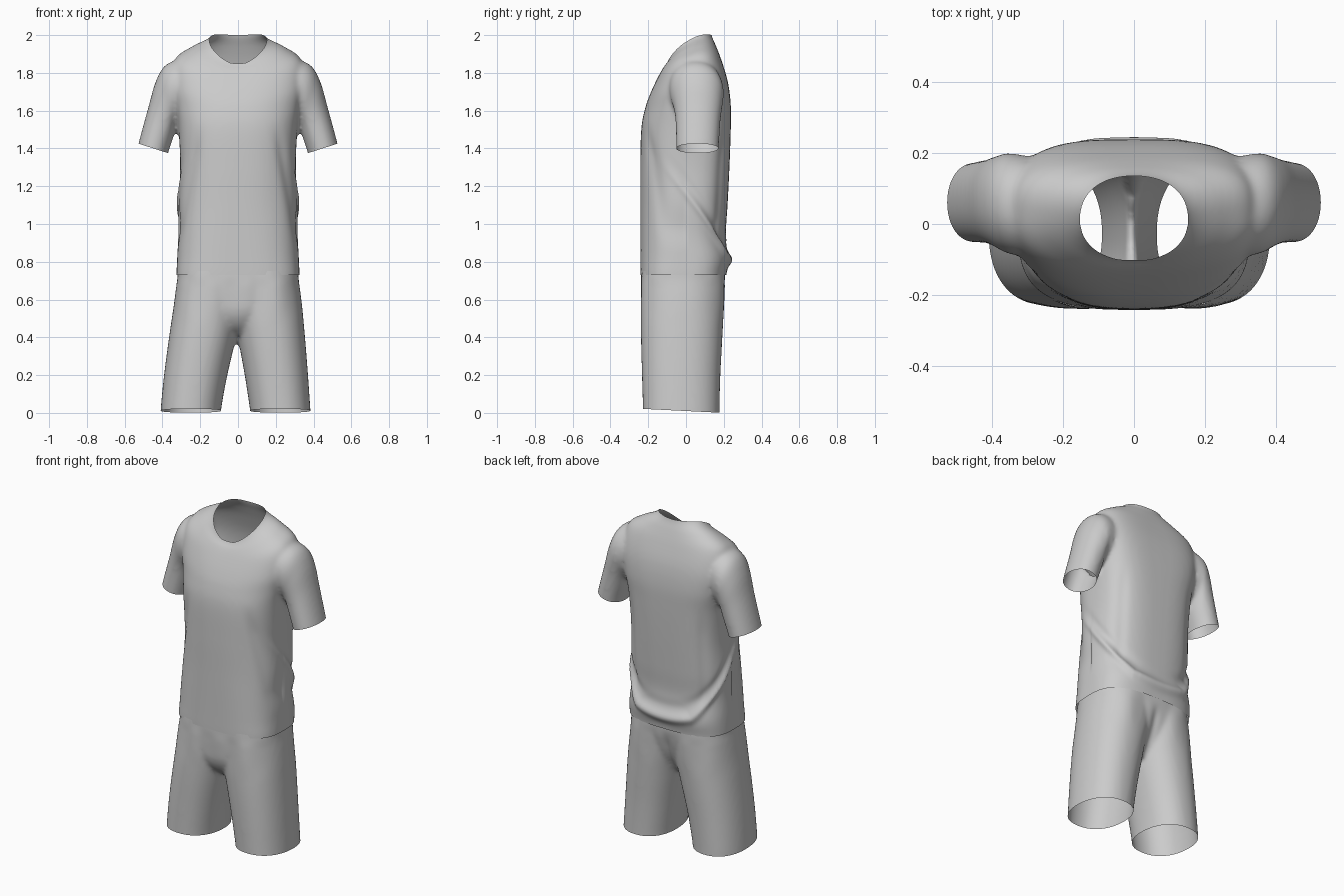
import bpy
import bmesh
import math
from mathutils import Vector

if "Cube" in bpy.data.objects:
    bpy.data.objects.remove(bpy.data.objects["Cube"], do_unlink=True)

fabric = bpy.data.materials.new("light grey fabric")
fabric.use_nodes = True
GREY = (0.6, 0.6, 0.6, 1)
fabric.diffuse_color = GREY
fabric.node_tree.nodes["Principled BSDF"].inputs["Base Color"].default_value = GREY

SIDES = 64
NECK_FRONT, NECK_BACK, NECK_HALF = -0.10, 0.135, 0.15
NECK_CURVE, NECK_LIFT = 0.75, 0.035


def spline(rows, steps=6):
    """Smoothly interpolate rows of ring settings (Catmull-Rom)."""
    result = []
    for i in range(len(rows) - 1):
        before, after = rows[max(i - 1, 0)], rows[min(i + 2, len(rows) - 1)]
        for k in range(steps):
            t = k / steps
            result.append([
                b + 0.5 * t * (c - a + t * (2 * a - 5 * b + 4 * c - d + t * (3 * (b - c) + d - a)))
                for a, b, c, d in zip(before, rows[i], rows[i + 1], after)])
    result.append(rows[-1])
    return result


def loft(bm, rings):
    """Closed tube through rings of points, capped at both ends."""
    loops = [[bm.verts.new(p) for p in ring] for ring in rings]
    for low, high in zip(loops, loops[1:]):
        for i in range(SIDES):
            j = (i + 1) % SIDES
            bm.faces.new((low[i], low[j], high[j], high[i]))
    bm.faces.new(loops[0][::-1])
    bm.faces.new(loops[-1])


def outline(front_power, back_power):
    """Unit superellipse, squarer or rounder at the front and the back."""
    for i in range(SIDES):
        a = 2 * math.pi * i / SIDES
        c, s = math.cos(a), math.sin(a)
        power = back_power if s > 0 else front_power
        yield (math.copysign(abs(c) ** (2 / power), c),
               math.copysign(abs(s) ** (2 / power), s))


def torso_ring(z_front, z_back, half, front, back, lift, front_power, back_power):
    ring = []
    for u, v in outline(front_power, back_power):
        rise = ((v + 1) / 2) ** NECK_CURVE
        ring.append((half * u, (front + back) / 2 + (back - front) / 2 * v,
                     z_front + (z_back - z_front) * rise + lift * u * u))
    return ring


def sleeve_ring(side, x_out, z_out, x_in, z_in, front, back):
    return [(side * ((x_out + x_in) / 2 + (x_out - x_in) / 2 * u),
             (front + back) / 2 + (back - front) / 2 * v,
             (z_out + z_in) / 2 + (z_out - z_in) / 2 * u)
            for u, v in outline(2.1, 2.1)]


def flat_ring(z, x_low, x_high, front, back, power):
    return [((x_low + x_high) / 2 + (x_high - x_low) / 2 * u,
             (front + back) / 2 + (back - front) / 2 * v, z)
            for u, v in outline(power, power)]


def fuse(name, bm):
    """Merge overlapping tubes into one soft skin; return object and bmesh."""
    bmesh.ops.recalc_face_normals(bm, faces=bm.faces)
    mesh = bpy.data.meshes.new(name)
    bm.to_mesh(mesh)
    bm.free()
    obj = bpy.data.objects.new(name, mesh)
    bpy.context.collection.objects.link(obj)
    remesh = obj.modifiers.new("fuse", 'REMESH')
    remesh.mode = 'VOXEL'
    remesh.voxel_size = 0.011
    soften = obj.modifiers.new("soften", 'SMOOTH')
    soften.factor = 0.5
    soften.iterations = 10
    graph = bpy.context.evaluated_depsgraph_get()
    obj.data = bpy.data.meshes.new_from_object(obj.evaluated_get(graph))
    obj.modifiers.clear()
    bpy.data.meshes.remove(mesh)
    skin = bmesh.new()
    skin.from_mesh(obj.data)
    return obj, skin


def finish(obj, bm):
    bm.to_mesh(obj.data)
    bm.free()
    obj.data.name = obj.name
    obj.data.materials.clear()
    obj.data.materials.append(fabric)
    for poly in obj.data.polygons:
        poly.use_smooth = True
        poly.material_index = 0


def trim(bm, point, normal, keep=lambda c: True):
    """Open the skin along a plane, only among faces passing the test."""
    faces = [f for f in bm.faces if keep(f.calc_center_median())]
    geom = set(faces)
    for f in faces:
        geom.update(f.verts)
        geom.update(f.edges)
    bmesh.ops.bisect_plane(bm, geom=list(geom), dist=1e-5, plane_co=point,
                           plane_no=Vector(normal).normalized(), clear_outer=True)


def fold(bm, depth):
    """Push the cloth in or out along its normals."""
    bm.normal_update()
    moves = [(v, v.normal * depth(v.co)) for v in bm.verts]
    for v, move in moves:
        v.co += move


def bump(d, width):
    return math.exp(-(d / width) ** 2)


def ramp(value, low, high):
    t = min(max((value - low) / (high - low), 0), 1)
    return t * t * (3 - 2 * t)


# Shirt: torso tube rising to a tilted neckline, plus two sleeve tubes
torso = [(0.64, 0.64, 0.325, -0.24, 0.21, 0, 3, 3), (0.73, 0.73, 0.326, -0.242, 0.213, 0, 3, 3),
         (0.82, 0.82, 0.322, -0.242, 0.23, 0, 2.9, 2.8),
         (0.95, 0.95, 0.316, -0.242, 0.212, 0, 2.7, 2.7),
         (1.1, 1.1, 0.316, -0.242, 0.22, 0, 2.5, 2.8), (1.3, 1.3, 0.306, -0.242, 0.23, 0, 2.5, 3),
         (1.5, 1.5, 0.315, -0.237, 0.237, 0, 2.5, 3.2),
         (1.61, 1.63, 0.335, -0.217, 0.237, 0, 2.4, 3.5),
         (1.69, 1.75, 0.352, -0.189, 0.222, 0.01, 2.4, 3.5),
         (1.77, 1.86, 0.335, -0.152, 0.19, 0.04, 2.3, 3),
         (1.82, 1.94, 0.25, -0.124, 0.16, 0.033, 2.3, 2.5),
         (1.85, 2.0, NECK_HALF, NECK_FRONT, NECK_BACK, NECK_LIFT, 2.3, 2.2),
         (1.92, 2.07, 0.14, -0.092, 0.128, NECK_LIFT, 2.3, 2.2)]
sleeve = [(0.24, 1.87, 0.22, 1.62, -0.07, 0.16), (0.32, 1.868, 0.27, 1.58, -0.09, 0.188),
          (0.39, 1.835, 0.305, 1.545, -0.085, 0.2), (0.437, 1.75, 0.325, 1.51, -0.066, 0.192),
          (0.474, 1.62, 0.34, 1.465, -0.055, 0.182), (0.527, 1.425, 0.37, 1.375, -0.052, 0.173),
          (0.542, 1.35, 0.385, 1.3, -0.05, 0.17)]
bm = bmesh.new()
loft(bm, [torso_ring(*row) for row in spline(torso)])
for side in (1, -1):
    loft(bm, [sleeve_ring(side, *row) for row in spline(sleeve)])
shirt, bm = fuse("shirt", bm)


def shirt_folds(p):
    x, y, z = abs(p.x), p.y, p.z
    on_body = 1 - ramp(x, 0.32, 0.35)
    # Sagging drapes sweeping from the sides down to the lower back
    sag = z - (0.81 + 1.3 * max(0.21 - y, 0) + 0.8 * x * x)
    drape = 0.016 * bump(sag, 0.028) - 0.007 * bump(sag - 0.07, 0.035)
    depth = drape * ramp(y, -0.15, 0.15) * ramp(z, 0.73, 0.78)
    # Slanted creases beside the chest panel and upright ones on the back
    middle = ramp(z, 0.85, 1.0) * (1 - ramp(z, 1.35, 1.55))
    if y < 0:
        depth -= 0.01 * middle * bump(x - 0.22 - 0.2 * (1.45 - z), 0.03)
    else:
        depth -= 0.006 * middle * bump(x - 0.24, 0.025) * ramp(y, 0, 0.15)
    # Crease at the front of the armhole
    armhole = bump(x - 0.335, 0.02) * bump(z - 1.58, 0.09)
    return depth * on_body - 0.006 * armhole


fold(bm, shirt_folds)


def neckline(p):
    t = (p.y - NECK_FRONT) / (NECK_BACK - NECK_FRONT)
    t = min(max(t, 0), 1)
    return 0.15 * t ** NECK_CURVE + NECK_LIFT * min((p.x / NECK_HALF) ** 2, 1)


trim(bm, (0, 0, 0.73), (0, 0, -1))
for side in (1, -1):
    trim(bm, (side * 0.525, 0, 1.425), (side * 0.05, 0, -0.155),
         lambda c: c.x * side > 0.335 and 1.2 < c.z < 1.52)
# Flatten the curved neckline, trim it straight, then bend it back
for v in bm.verts:
    v.co.z -= neckline(v.co)
trim(bm, (0, 0, 1.85), (0, 0, 1), lambda c: abs(c.x) < 0.22 and c.z > 1.7)
for v in bm.verts:
    v.co.z += neckline(v.co)
finish(shirt, bm)

# Shorts: two leg tubes joined by a pelvis tube
leg = [(-0.06, 0.08, 0.399, -0.228, 0.177), (0.02, 0.076, 0.396, -0.228, 0.177),
       (0.2, 0.046, 0.381, -0.233, 0.182), (0.39, 0.006, 0.361, -0.238, 0.192),
       (0.55, -0.03, 0.342, -0.239, 0.2), (0.72, -0.05, 0.32, -0.236, 0.205),
       (0.82, -0.05, 0.305, -0.23, 0.2)]
pelvis = [(0.41, 0.04, -0.13, 0.08), (0.46, 0.12, -0.19, 0.12), (0.53, 0.22, -0.227, 0.16),
          (0.62, 0.31, -0.236, 0.19), (0.72, 0.32, -0.238, 0.207), (0.82, 0.312, -0.234, 0.205)]
bm = bmesh.new()
for side in (1, -1):
    rings = []
    for z, inner, outer, front, back in spline(leg):
        lean = -0.013 * (1 - ramp(z, 0, 0.7))
        ends = sorted((side * inner + lean, side * outer + lean))
        rings.append(flat_ring(z, *ends, front, back, 2.25))
    loft(bm, rings)
loft(bm, [flat_ring(z, -half, half, front, back, 2.7)
          for z, half, front, back in spline(pelvis)])
shorts, bm = fuse("shorts", bm)


def shorts_folds(p):
    # Gathers under the waist and a seam groove down the seat
    gathers = 0.002 * math.sin(38 * p.x) * ramp(p.z, 0.45, 0.6) * (1 - ramp(p.z, 0.66, 0.73))
    seat = 0.01 * bump(p.x, 0.025) * ramp(p.y, 0.05, 0.15) * (1 - ramp(p.z, 0.6, 0.72))
    return gathers - seat


fold(bm, shorts_folds)
trim(bm, (0, 0, 0.75), (0, 0, 1))
trim(bm, (0, 0, 0.01), (0, -0.05, -1))
finish(shorts, bm)
